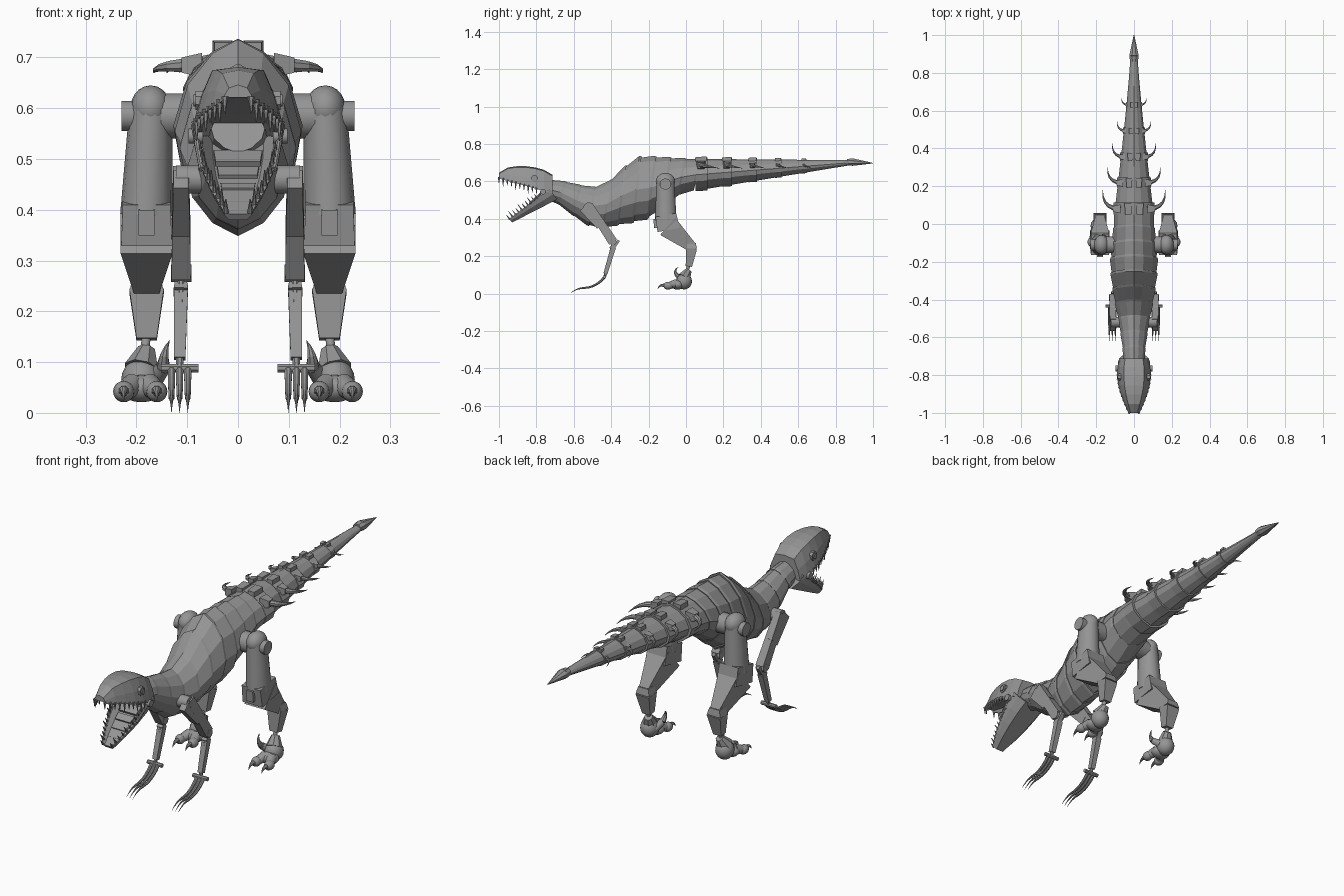
import bpy, bmesh, math
from mathutils import Vector

cube = bpy.data.objects.get("Cube")
if cube:
    bpy.data.objects.remove(cube)

GREY = (.3, .3, .3, 1)
metal = bpy.data.materials.new("grey metal")
metal.use_nodes = True
metal.diffuse_color = GREY
metal.node_tree.nodes["Principled BSDF"].inputs["Base Color"].default_value = GREY
SIDE, BACK, UP = Vector((1, 0, 0)), Vector((0, 1, 0)), Vector((0, 0, 1))


def point(x, y, z):
    return Vector((x, y, z))


def mix(start, end, t):
    return start + (end - start) * t


def make(name, bm, mirror=True, smooth=False):
    bmesh.ops.recalc_face_normals(bm, faces=bm.faces[:])
    mesh = bpy.data.meshes.new(name)
    bm.to_mesh(mesh)
    bm.free()
    mesh.materials.append(metal)
    part = bpy.data.objects.new(name, mesh)
    bpy.context.collection.objects.link(part)
    if smooth:
        bpy.ops.object.select_all(action='DESELECT')
        part.select_set(True)
        bpy.context.view_layer.objects.active = part
        bpy.ops.object.shade_smooth_by_angle(angle=math.radians(40))
    if mirror:
        part.modifiers.new("mirror", 'MIRROR').use_mirror_merge = False


def loft(bm, rings):
    """Skin equal rings and cap both ends."""
    loops = [[bm.verts.new(p) for p in ring] for ring in rings]
    for near, far in zip(loops, loops[1:]):
        for i in range(len(near)):
            bm.faces.new((near[i - 1], near[i], far[i], far[i - 1]))
    bm.faces.new(loops[0])
    bm.faces.new(loops[-1])


def symmetric(half):
    """Complete a half section that starts and ends on the centre line."""
    return half + [point(-p.x, p.y, p.z) for p in reversed(half[1:-1])]


def sweep(bm, path, radii, sides, depth=1):
    reach = (path[-1] - path[0]).normalized()
    reference = UP if abs(reach.x) > .3 else SIDE
    corner = math.sqrt(2) if sides == 4 else 1
    rings = []
    for i, (centre, radius) in enumerate(zip(path, radii)):
        tangent = path[min(i + 1, len(path) - 1)] - path[max(i - 1, 0)]
        across = tangent.cross(reference).normalized()
        wide = across.cross(tangent.normalized())
        angles = [(j + .5) * math.tau / sides for j in range(sides)]
        rings.append([centre + (across * depth * math.cos(a) + wide * math.sin(a)) * radius * corner
                      for a in angles])
    loft(bm, rings)


def taper(name, start, end, near, far, sides=4, depth=1, mirror=True):
    bm = bmesh.new()
    sweep(bm, [start, end], [near, far], sides, depth)
    make(name, bm, mirror, sides > 8)


def horn(name, start, bend, tip, radius, blunt=.05):
    """Curved spike along a quadratic curve."""
    bm = bmesh.new()
    steps = [i / 5 for i in range(6)]
    path = [mix(mix(start, bend, t), mix(bend, tip, t), t) for t in steps]
    sweep(bm, path, [radius * mix(1, blunt, t) for t in steps], 8)
    make(name, bm)


def ball(name, centre, size):
    bm = bmesh.new()
    bmesh.ops.create_uvsphere(bm, u_segments=16, v_segments=10, radius=1)
    bmesh.ops.scale(bm, vec=size, verts=bm.verts)
    bmesh.ops.translate(bm, vec=centre, verts=bm.verts)
    make(name, bm, smooth=True)


def bolt(name, centre, radius, reach, sides=16):
    taper(name, centre - SIDE * reach, centre + SIDE * reach, radius, radius, sides)


# Trunk outline: eased curves from the neck to the root of the tail
NECK, ROOT, TAIL_END = -.75, .05, .9
TOP = [(NECK, .61), (-.5, .57), (-.25, .735), (ROOT, .72)]
BOTTOM = [(NECK, .51), (-.45, .35), (-.25, .38), (ROOT, .55)]
WIDTH = [(NECK, .055), (-.2, .125), (ROOT, .105)]
SECTION = [(0, 1), (.4, .85), (.8, .5), (1, 0), (.9, -.4), (.5, -.8), (0, -1)]


def eased(keys, y):
    for (y0, v0), (y1, v1) in zip(keys, keys[1:]):
        if y <= y1 or y1 == ROOT:
            t = min((y - y0) / (y1 - y0), 1)
            return mix(v0, v1, t * t * (3 - 2 * t))


def outline(y):
    """Top, bottom and half width of the body."""
    if y <= ROOT:
        return [eased(keys, y) for keys in (TOP, BOTTOM, WIDTH)]
    t = (y - ROOT) / (TAIL_END - ROOT)
    return mix(.72, .713, t), mix(.55, .69, t), mix(.018, .105, (1 - t) ** 1.2)


def hull(y, grow=1, lean=0):
    top, bottom, width = outline(y)
    middle, height = (top + bottom) / 2, (top - bottom) / 2 * grow
    return symmetric([point(u * width * grow, y + lean * v, middle + v * height) for u, v in SECTION])


# Overlapping armour plates on neck and torso
PLATES = 10
for i in range(PLATES):
    front, rear = [mix(NECK, ROOT, (i + k) / PLATES) for k in (0, 1)]
    bm = bmesh.new()
    loft(bm, [hull(front, .96, .02), hull(rear, 1.02, .02), hull(rear + .012, 1, .02)])
    make(f"body_plate_{i + 1}", bm, mirror=False)

# Tail with a capped tip
bm = bmesh.new()
loft(bm, [hull(mix(ROOT, TAIL_END, i / 10)) for i in range(11)])
make("tail_core", bm, mirror=False)
tail_tip = BACK + UP * .697
cap = point(0, .89, .703)
taper("tail_cap", cap, tail_tip, .027, .002, 8, .8, mirror=False)
taper("tail_cap_collar", cap - BACK * .03, cap, .022, .027, 8, .8, mirror=False)

# Tail collars with swept horns
COLLARS = 5
for i in range(COLLARS):
    y = mix(.08, .63, i / (COLLARS - 1))
    size = 1 - .15 * i
    top, bottom, width = outline(y)
    bm = bmesh.new()
    loft(bm, [hull(y - .03 * size, 1.03), hull(y + .035 * size, 1.12)])
    make(f"tail_collar_{i + 1}", bm, mirror=False)
    base = point(width * .7, y, .685)
    out, sweep_back = SIDE * size, BACK * size
    taper(f"horn_socket_{i + 1}", base, base + out * .04, .024 * size, .015 * size)
    horn(f"tail_horn_{i + 1}", base, base + out * .1, base + out * .095 + sweep_back * .1 - UP * .015,
         .018 * size)
    crest = point(width * .3, y, .717)
    taper(f"back_plate_{i + 1}", crest - sweep_back * .03, crest + sweep_back * .03,
          .016 * size, .02 * size, depth=.8)


# Skull runs from the nose (t = 0) to the nape (t = 1)
def lip(t):
    return point(.03 + .06 * math.sin(math.pi * .7 * t), mix(-1, -.71, t), .615 - .08 * t)


def skull_section(t):
    edge = lip(t)
    y, z = edge.y, edge.z
    crown = point(edge.x * .6, y, .64 + .045 * math.sin(math.pi * t) ** .5 - .02 * t)
    temple = mix(crown, edge, .5) + SIDE * edge.x * .05
    ridge = point(0, y, crown.z + .006)
    inner = point(edge.x * .8, y, z)
    palate = point(edge.x * .6, y, mix(z, crown.z, .25))
    return symmetric([ridge, crown, temple, edge, inner, palate, point(0, y, palate.z)])


bm = bmesh.new()
loft(bm, [skull_section(i / 6) for i in range(6)] + [skull_section(.99)])
make("skull", bm, mirror=False)

# Lower jaw: an open tray from hinge (t = 0) to chin (t = 1)
HINGE, CHIN = point(0, -.73, .56), point(0, -.945, .4)
RISE = (CHIN - HINGE).cross(SIDE).normalized()
RISE *= math.copysign(1, RISE.z)


def rim(t):
    return mix(HINGE, CHIN, t) + SIDE * (.085 - .055 * t * t)


def jaw_section(t):
    edge, depth = rim(t), RISE * mix(.07, .025, t)
    axis = mix(HINGE, CHIN, t)
    floor, base = axis - depth * .4, axis - depth
    return symmetric([floor, mix(floor, edge - depth * .4, .6), mix(axis, edge, .85), edge,
                      mix(axis, edge, .9) - depth * .5, mix(base, edge - depth, .6), base])


bm = bmesh.new()
loft(bm, [jaw_section(i / 4) for i in range(5)])
make("lower_jaw", bm, mirror=False)
for i in range(4):
    t = .2 + i * .2
    start = mix(HINGE, CHIN, t) - RISE * .02
    taper(f"mouth_band_{i + 1}", start, mix(start, CHIN, .2), mix(.055, .02, t), mix(.05, .02, t),
          depth=.15, mirror=False)

# Teeth follow the lip and the rim
TEETH = 10
bm = bmesh.new()
for i in range(TEETH):
    length = .036 if i % 3 == 1 else .026
    gum, lower_gum = lip(i / 13) - SIDE * .004, rim(1 - i / 13) - SIDE * .006
    sweep(bm, [gum + UP * .008, gum - UP * length], [.007, .001], 6)
    sweep(bm, [lower_gum - RISE * .006, lower_gum + RISE * length], [.006, .001], 6)
make("teeth", bm)

# Eyes and jaw hinges
EYE, JAW_JOINT = point(.07, -.81, .615), point(.083, -.765, .545)
bolt("eye_socket", EYE, .02, .014, 8)
bolt("eye", EYE, .012, .018)
bolt("jaw_hinge", JAW_JOINT, .015, .014)
taper("jaw_piston", JAW_JOINT, rim(.5), .006, .006, 8)

# Hind legs
HIP, KNEE = point(.172, -.11, .6), point(.18, -.108, .39)
ANKLE, HOCK, FOOT = point(.18, .03, .25), point(.18, .015, .145), point(.19, -.01, .065)
ball("thigh_dome", HIP, (.04, .052, .045))
taper("thigh", HIP, KNEE, .042, .052, 14, 1.15)
bolt("hip_disc", HIP - UP * .015, .03, .057)
bolt("hip_joint", HIP - SIDE * .07 - UP * .015, .045, .05)
taper("knee_guard", KNEE + UP * .03, KNEE - UP * .05 + BACK * .015, .047, .05, depth=1.2)
taper("knee_cap", KNEE + UP * .01 - BACK * .058, KNEE - UP * .04 - BACK * .055, .016, .016, depth=.5)
taper("shin", KNEE - UP * .03 + BACK * .01, ANKLE, .051, .023, depth=1.2)
bolt("ankle_joint", ANKLE, .026, .027)
taper("lower_shin", ANKLE - UP * .01, HOCK, .034, .02, depth=.85)
taper("lower_shin_collar", ANKLE + UP * .02, ANKLE - UP * .01, .026, .034, depth=.85)
taper("hock_rod", HOCK + UP * .01, FOOT, .009, .009, 12)
taper("ankle_cuff", HOCK - UP * .02, FOOT + UP * .02, .018, .036, 8)
ball("heel", FOOT, (.04, .042, .043))
ball("instep", FOOT - BACK * .035 - UP * .017, (.044, .035, .027))
for name, spread in (("inner", -.03), ("outer", .035)):
    knuckle = point(FOOT.x + spread, -.095, .042)
    root = mix(FOOT, knuckle, .5)
    taper(f"{name}_toe", root, knuckle, .024, .017, 12)
    ball(f"{name}_toe_pad", knuckle, (.021, .026, .021))
    claw = knuckle - BACK * .015
    horn(f"{name}_toe_claw", claw, claw - BACK * .03 + UP * .01, claw - BACK * .042 - UP * .018, .012)
KNUCKLE = point(.147, -.04, .09)
taper("sickle_toe", FOOT - SIDE * .025, KNUCKLE, .018, .015, 10)
horn("sickle_claw", KNUCKLE, KNUCKLE - BACK * .035 + UP * .03, KNUCKLE - SIDE * .012 + UP * .052, .014)

# Front arms
SHOULDER, ELBOW, WRIST = point(.112, -.52, .46), point(.112, -.39, .275), point(.115, -.435, .088)
bolt("shoulder_joint", SHOULDER - SIDE * .02, .028, .03)
taper("shoulder_plate", SHOULDER - BACK * .03, mix(SHOULDER, ELBOW, .5), .015, .018, depth=1.6)
taper("upper_arm", SHOULDER + UP * .015, ELBOW, .016, .019, depth=1.3)
bolt("elbow_joint", ELBOW, .018, .02)
taper("forearm_rod", ELBOW, WRIST, .008, .008, 8)
taper("forearm_plate", mix(ELBOW, WRIST, .15) + BACK * .008, mix(ELBOW, WRIST, .9), .014, .011)
taper("elbow_spur", ELBOW + BACK * .03 + UP * .01, mix(ELBOW, WRIST, .2), .007, .014)
bolt("wrist_bar", WRIST, .009, .037, 8)
for i in range(3):
    start = WRIST + SIDE * .016 * (i - 1)
    joint = start - BACK * .11 - UP * .058
    horn(f"finger_{i + 1}", start, start - BACK * .045 - UP * .055, joint, .008, .7)
    horn(f"finger_claw_{i + 1}", joint, joint - BACK * .04, joint - BACK * .075 - UP * .03, .006)
